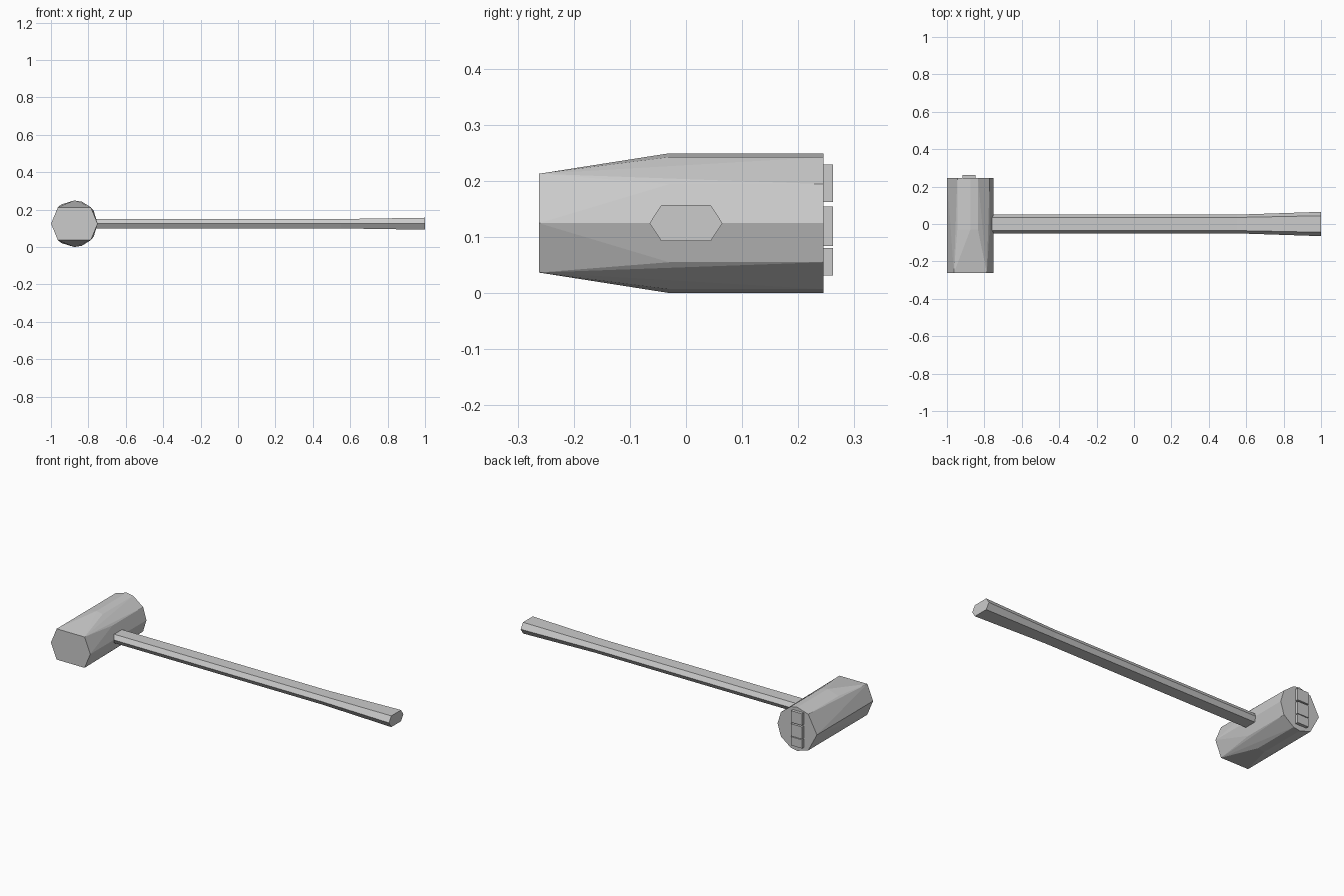
import bpy
import bmesh
from math import cos, sin, radians

cube = bpy.data.objects.get("Cube")
if cube:
    bpy.data.objects.remove(cube, do_unlink=True)

GREY = (0.6, 0.6, 0.6, 1.0)
grey = bpy.data.materials.new("plain grey")
grey.use_nodes = True
grey.diffuse_color = GREY
grey.node_tree.nodes["Principled BSDF"].inputs["Base Color"].default_value = GREY

HEAD_X, MID_Z, RADIUS = -0.875, 0.1245, 0.1245
BACK_Y, MID_Y, FRONT_Y = 0.245, -0.03, -0.262


def add_part(name, bm):
    bmesh.ops.recalc_face_normals(bm, faces=bm.faces)
    mesh = bpy.data.meshes.new(name)
    bm.to_mesh(mesh)
    bm.free()
    mesh.materials.append(grey)
    obj = bpy.data.objects.new(name, mesh)
    bpy.context.collection.objects.link(obj)
    return obj


def head_ring(bm, y, angles):
    for a in angles:
        t = radians(a)
        bm.verts.new((HEAD_X + RADIUS * cos(t), y, MID_Z + RADIUS * sin(t)))


# Hammer head: faceted barrel narrowing to a six-sided striking face
bm = bmesh.new()
upper = [34, 71, 90, 124]
barrel = [0, 180] + upper + [-a for a in upper]
head_ring(bm, BACK_Y, barrel)
head_ring(bm, MID_Y, barrel)
head_ring(bm, FRONT_Y, [0, 45, 135, 180, 225, 315])
bmesh.ops.convex_hull(bm, input=bm.verts)
bmesh.ops.dissolve_limit(bm, angle_limit=radians(1), verts=bm.verts, edges=bm.edges)
add_part("hammer_head", bm)

# Handle: flattened six-sided bar flaring at the grip end
# Each station: x, half width at the points, half width of the flats, half height
bm = bmesh.new()
stations = [(-0.85, 0.05, 0.035, 0.025), (0.55, 0.05, 0.035, 0.025), (1.0, 0.065, 0.044, 0.032)]
rings = []
for x, point, flat, h in stations:
    outline = [(point, 0), (flat, h), (-flat, h), (-point, 0), (-flat, -h), (flat, -h)]
    rings.append([bm.verts.new((x, y, MID_Z + z)) for y, z in outline])
for a, b in zip(rings, rings[1:]):
    for i in range(6):
        j = (i + 1) % 6
        bm.faces.new((a[i], a[j], b[j], b[i]))
bm.faces.new(rings[0])
bm.faces.new(rings[-1])
add_part("handle", bm)

# Plain raised pads on the back face
for name, low, high in [("lower_pad", 0.031, 0.08), ("middle_pad", 0.084, 0.154), ("upper_pad", 0.162, 0.229)]:
    bm = bmesh.new()
    bmesh.ops.create_cube(bm, size=1)
    bmesh.ops.scale(bm, vec=(0.07, 0.025, high - low), verts=bm.verts)
    bmesh.ops.translate(bm, vec=(-0.882, 0.2495, (low + high) / 2), verts=bm.verts)
    add_part(name, bm)
